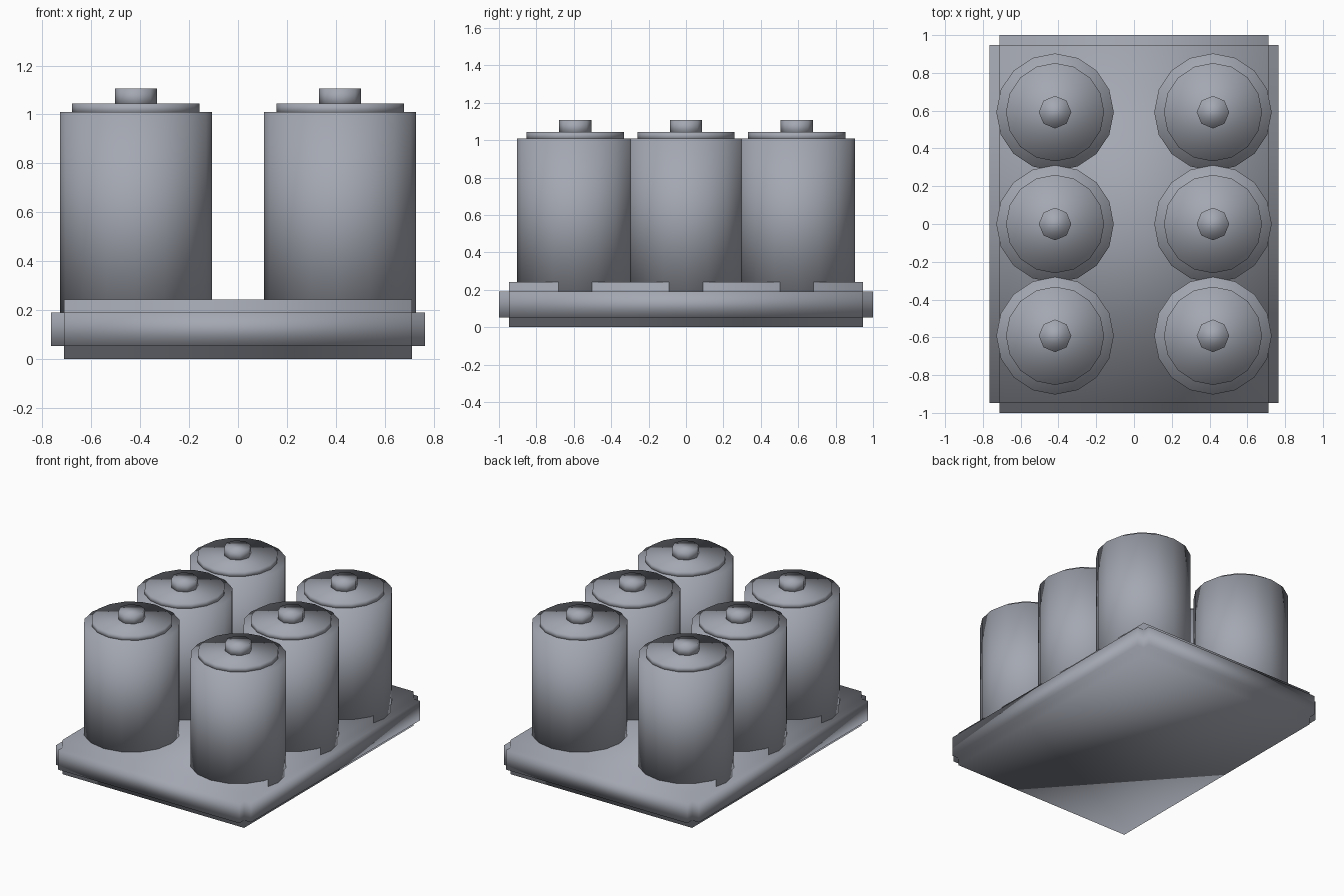
import bpy, bmesh
from mathutils import Matrix

if "Cube" in bpy.data.objects:
    bpy.data.objects.remove(bpy.data.objects["Cube"])

# Blue-grey for the whole model
slate = bpy.data.materials.new("slate")
slate.diffuse_color = (0.37, 0.39, 0.445, 1)
slate.use_nodes = True
slate.node_tree.nodes["Principled BSDF"].inputs["Base Color"].default_value = slate.diffuse_color


def finish(bm, name, location=(0, 0, 0)):
    bmesh.ops.recalc_face_normals(bm, faces=bm.faces)
    for face in bm.faces:
        face.smooth = True
    mesh = bpy.data.meshes.new(name)
    bm.to_mesh(mesh)
    bm.free()
    mesh.materials.append(slate)
    obj = bpy.data.objects.new(name, mesh)
    obj.location = location
    bpy.context.collection.objects.link(obj)


def disc(name, x, y, radius, z0, z1, sides):
    bm = bmesh.new()
    bmesh.ops.create_cone(bm, cap_ends=True, segments=sides, radius1=radius,
                          radius2=radius, depth=z1 - z0)
    finish(bm, name, (x, y, (z0 + z1) / 2))


# Tray: a core block with every face pushed out, leaving notched edges
STEP = 0.053
bm = bmesh.new()
bmesh.ops.create_cube(bm, size=1.0, matrix=Matrix.Diagonal((1.422, 1.894, 0.137, 1)))
bm.normal_update()
for face in bmesh.ops.extrude_discrete_faces(bm, faces=bm.faces[:])["faces"]:
    face.normal_update()
    bmesh.ops.translate(bm, verts=face.verts, vec=face.normal * STEP)
finish(bm, "tray", (0, 0, 0.1215))

# Six canisters: body, shoulder lid and small knob
for side, x in (("left", -0.418), ("right", 0.418)):
    for row, y in (("front", -0.592), ("middle", 0.0), ("back", 0.592)):
        tag = f"{row}_{side}"
        disc(f"canister_body_{tag}", x, y, 0.311, 0.15, 1.01, 16)
        disc(f"canister_lid_{tag}", x, y, 0.26, 1.00, 1.045, 16)
        disc(f"canister_knob_{tag}", x, y, 0.086, 1.03, 1.107, 8)
